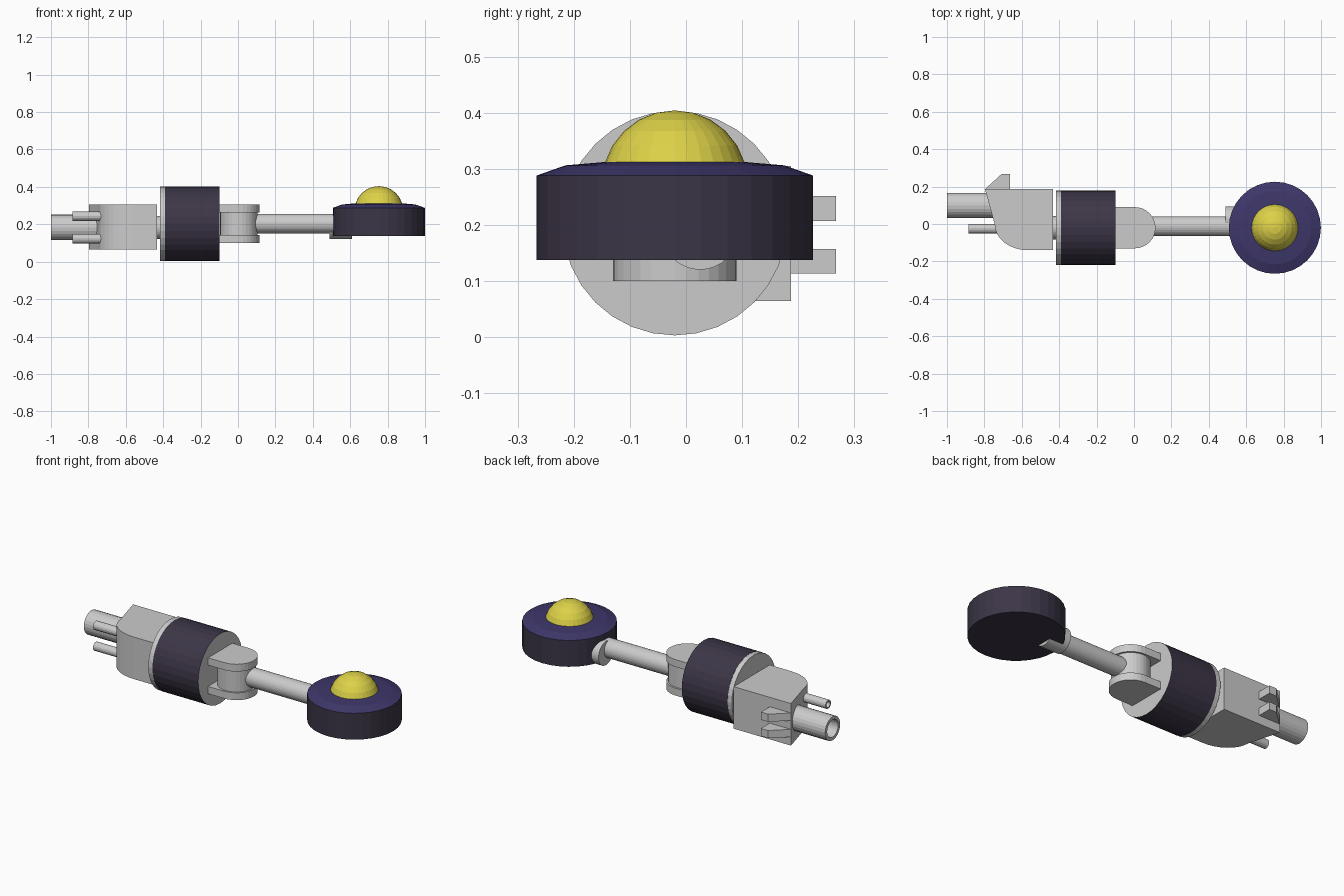
import bpy, bmesh, math
from mathutils import Vector, Matrix

if "Cube" in bpy.data.objects:
    bpy.data.objects.remove(bpy.data.objects["Cube"])


def material(name, rgb):
    m = bpy.data.materials.new(name)
    m.diffuse_color = (*rgb, 1)
    m.use_nodes = True
    m.node_tree.nodes["Principled BSDF"].inputs["Base Color"].default_value = m.diffuse_color
    return m


GREY = material("light grey", (0.60, 0.60, 0.60))
DARK = material("dark plum", (0.045, 0.036, 0.062))
PURPLE = material("deep purple", (0.048, 0.038, 0.145))
YELLOW = material("yellow", (0.72, 0.64, 0.065))


def finish(bm, name, mats, rule=None):
    bmesh.ops.remove_doubles(bm, verts=bm.verts, dist=1e-5)
    bmesh.ops.recalc_face_normals(bm, faces=bm.faces)
    if rule:
        for f in bm.faces:
            f.material_index = rule(f)
    me = bpy.data.meshes.new(name)
    bm.to_mesh(me)
    bm.free()
    for m in mats:
        me.materials.append(m)
    ob = bpy.data.objects.new(name, me)
    bpy.context.collection.objects.link(ob)
    return ob


def lathe(name, profile, centre, mats, axis='Z', segs=32, rule=None):
    """Spin (radius, height) points about an axis through centre."""
    bm = bmesh.new()
    vs = [bm.verts.new((r, 0, h)) for r, h in profile]
    es = [bm.edges.new(p) for p in zip(vs, vs[1:])]
    bmesh.ops.spin(bm, geom=vs + es, cent=(0, 0, 0), axis=(0, 0, 1),
                   angle=math.tau, steps=segs)
    bmesh.ops.remove_doubles(bm, verts=bm.verts, dist=1e-5)
    rot = Matrix.Rotation(math.pi / 2, 4, 'Y') if axis == 'X' else Matrix()
    bm.transform(Matrix.Translation(Vector(centre)) @ rot)
    return finish(bm, name, mats, rule)


def rod(name, x0, x1, y, z, r, mat=GREY, segs=32):
    return lathe(name, [(0, 0), (r, 0), (r, x1 - x0), (0, x1 - x0)],
                 (x0, y, z), [mat], 'X', segs)


def pipe(name, x0, x1, y, z, r, inner, depth, segs=24):
    """Rod with an open bore at its low-x end."""
    return lathe(name, [(0, depth), (inner, depth), (inner, 0), (r, 0),
                        (r, x1 - x0), (0, x1 - x0)],
                 (x0, y, z), [GREY], 'X', segs)


def prism(name, outline, z0, z1, mat=GREY):
    bm = bmesh.new()
    f = bm.faces.new([bm.verts.new((x, y, z0)) for x, y in outline])
    g = bmesh.ops.extrude_face_region(bm, geom=[f])["geom"]
    bmesh.ops.translate(bm, vec=(0, 0, z1 - z0),
                        verts=[v for v in g if isinstance(v, bmesh.types.BMVert)])
    return finish(bm, name, [mat])


YC, ZC = -0.02, 0.203

# Wheel-shaped head: dark sides and base, purple sloping top
lathe("head_disc", [(0, 0.137), (0.246, 0.137), (0.246, 0.288), (0.195, 0.306),
                    (0.125, 0.312), (0, 0.312)], (0.753, YC, 0), [DARK, PURPLE],
      rule=lambda f: 1 if f.normal.z > 0.5 else 0)

# Yellow dome on the head
R, zc = 0.13, 0.274
a0 = math.asin((0.311 - zc) / R)
dome = [(R * math.cos(a0 + (math.pi / 2 - a0) * i / 5),
         zc + R * math.sin(a0 + (math.pi / 2 - a0) * i / 5)) for i in range(5)]
lathe("dome", [(0, 0.311)] + dome + [(0, 0.404)], (0.753, YC, 0), [YELLOW])

# Arm and its collar under the head
rod("arm", 0.08, 0.6, -0.012, ZC, 0.053)
rod("arm_collar", 0.49, 0.61, 0.025, 0.188, 0.068)

# Hinge: two rounded plates with a barrel between them
plate = [(-0.11, YC - 0.11)]
plate += [(0.005 + 0.11 * math.cos(t), YC + 0.11 * math.sin(t))
          for t in [math.pi * (i / 16 - 0.5) for i in range(17)]]
plate += [(-0.11, YC + 0.11)]
prism("hinge_plate_low", plate, 0.10, 0.142)
prism("hinge_plate_high", plate, 0.264, 0.306)
lathe("hinge_barrel", [(0, 0.14), (0.1, 0.14), (0.1, 0.266), (0, 0.266)],
      (0.005, YC, 0), [GREY])

# Drum with a grey end face, back ring and neck
lathe("drum", [(0, 0), (0.2, 0), (0.2, 0.29), (0, 0.29)], (-0.389, YC, ZC),
      [DARK, GREY], 'X', rule=lambda f: 1 if abs(f.normal.x) > 0.5 else 0)
rod("drum_ring", -0.416, -0.389, YC, ZC, 0.199)
rod("neck", -0.45, -0.41, YC, 0.183, 0.062)

# Rear housing with one rounded corner
corner = [(-0.567 - 0.178 * math.sin(t), -0.001 - 0.139 * math.cos(t))
          for t in [math.pi / 2 * i / 8 for i in range(9)]]
prism("rear_housing", [(-0.797, 0.187), (-0.433, 0.187), (-0.433, -0.14)]
      + corner, 0.064, 0.305)

# Pairs of fins and thin pipes on the housing
for side, z in (("low", 0.135), ("high", 0.229)):
    prism("fin_" + side, [(-0.797, 0.186), (-0.708, 0.267), (-0.662, 0.267),
                          (-0.662, 0.186)], z - 0.022, z + 0.022)
for side, z in (("low", 0.123), ("high", 0.243)):
    pipe("thin_pipe_" + side, -0.885, -0.68, -0.025, z, 0.025, 0.017, 0.1, 16)

# Thick open tube at the rear
pipe("rear_tube", -1.0, -0.74, 0.099, 0.183, 0.068, 0.05, 0.2)
